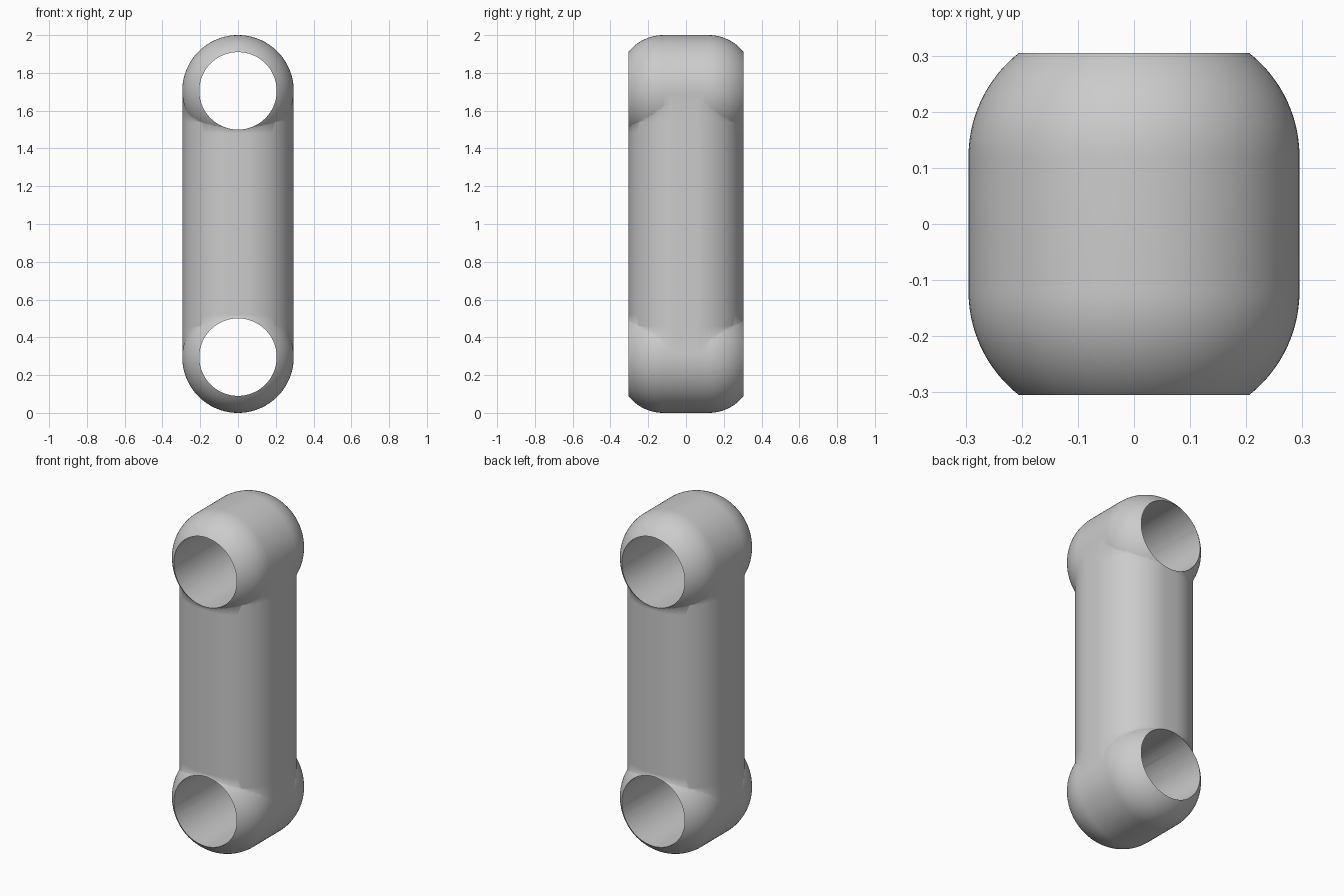
import bpy, bmesh, math
from mathutils import Matrix

if "Cube" in bpy.data.objects:
    bpy.data.objects.remove(bpy.data.objects["Cube"])

EYE_Z = (0.295, 1.705)
HOLE_R = 0.205
SEGMENTS = 96

grey = bpy.data.materials.new("plain grey")
grey.use_nodes = True
grey.diffuse_color = (0.6, 0.6, 0.6, 1)
grey.node_tree.nodes["Principled BSDF"].inputs["Base Color"].default_value = (0.6, 0.6, 0.6, 1)


def loft(name, rings):
    """Join closed rings of points into a capped solid."""
    bm = bmesh.new()
    loops = [[bm.verts.new(p) for p in ring] for ring in rings]
    for a, b in zip(loops, loops[1:]):
        for i in range(len(a)):
            j = (i + 1) % len(a)
            bm.faces.new((a[i], a[j], b[j], b[i]))
    bm.faces.new(loops[0])
    bm.faces.new(loops[-1])
    bmesh.ops.recalc_face_normals(bm, faces=bm.faces)
    mesh = bpy.data.meshes.new(name)
    bm.to_mesh(mesh)
    bm.free()
    mesh.materials.append(grey)
    obj = bpy.data.objects.new(name, mesh)
    bpy.context.collection.objects.link(obj)
    return obj


def turned(name, profile, z):
    """Revolve (radius, y) pairs about a front-to-back axis at height z."""
    angles = [math.tau * i / SEGMENTS for i in range(SEGMENTS)]
    return loft(name, [[(r * math.cos(a), y, z + r * math.sin(a)) for a in angles]
                       for r, y in profile])


def combine(target, other, operation):
    mod = target.modifiers.new(operation, "BOOLEAN")
    mod.operation, mod.solver, mod.object = operation, "EXACT", other
    bpy.context.view_layer.objects.active = target
    bpy.ops.object.modifier_apply(modifier=mod.name)
    bpy.data.objects.remove(other)


# Bar: a generously rounded rectangle, lofted upwards
corner, flat_x, flat_y = 0.258, 0.036, 0.046
section = []
for quarter, (sx, sy) in enumerate(((1, 1), (-1, 1), (-1, -1), (1, -1))):
    for i in range(17):
        a = math.pi / 2 * (quarter + i / 16)
        section.append((sx * flat_x + corner * math.cos(a),
                        sy * flat_y + corner * math.sin(a)))
heights = (0.29, 0.46, 0.52, 1.0, 1.48, 1.54, 1.71)
link = loft("link_body", [[(x, y, z) for x, y in section] for z in heights])

# Eyes: barrels with rounded shoulders, running past the hole's rim
shoulder, centre_r, centre_y = 0.235, 0.06, 0.12
end_angle = math.acos((0.19 - centre_r) / shoulder)
half = [(centre_r + shoulder * math.cos(end_angle * i / 16),
         centre_y + shoulder * math.sin(end_angle * i / 16)) for i in range(17)]
profile = [(r, -y) for r, y in reversed(half)] + half
for z in EYE_Z:
    combine(link, turned("eye", profile, z), "UNION")

# Holes through both eyes
for z in EYE_Z:
    hole = turned("hole_cutter", [(HOLE_R, -0.5), (HOLE_R, 0.5)], z)
    hole.hide_render = True
    combine(link, hole, "DIFFERENCE")

# Smooth shading with crisp rims
bpy.ops.object.select_all(action="DESELECT")
link.select_set(True)
bpy.context.view_layer.objects.active = link
bpy.ops.object.shade_smooth_by_angle(angle=math.radians(40))
